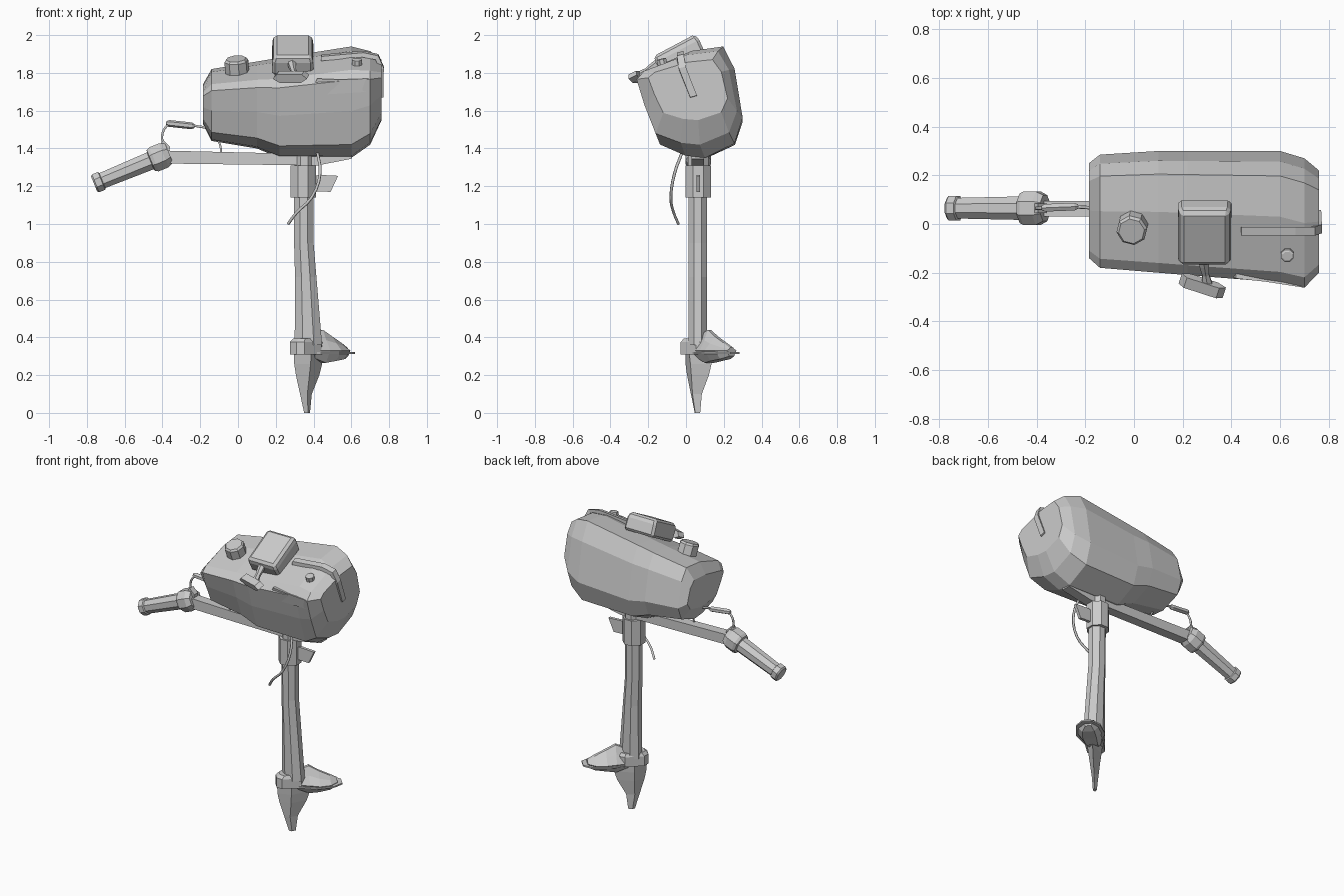
import bpy, bmesh, math
from mathutils import Vector, Matrix

if "Cube" in bpy.data.objects:
    bpy.data.objects.remove(bpy.data.objects["Cube"])


def loft(name, rings, matrix=None):
    """Skin a list of equal-length rings and cap both ends."""
    bm = bmesh.new()
    vs = [[bm.verts.new(p) for p in r] for r in rings]
    n = len(rings[0])
    for a, b in zip(vs, vs[1:]):
        for i in range(n):
            j = (i + 1) % n
            bm.faces.new((a[i], a[j], b[j], b[i]))
    bm.faces.new(vs[0])
    bm.faces.new(vs[-1])
    bmesh.ops.recalc_face_normals(bm, faces=bm.faces)
    me = bpy.data.meshes.new(name)
    bm.to_mesh(me)
    bm.free()
    ob = bpy.data.objects.new(name, me)
    bpy.context.collection.objects.link(ob)
    if matrix:
        ob.matrix_world = matrix
    return ob


def rod(name, p0, p1, profile, n=8):
    """Turned part along p0-p1; profile is (fraction, radius) pairs."""
    p0, p1 = Vector(p0), Vector(p1)
    q = (p1 - p0).to_track_quat('Z', 'Y')
    rings = []
    for t, r in profile:
        c = p0.lerp(p1, t)
        rings.append([c + q @ Vector((r * math.cos(a), r * math.sin(a), 0))
                      for a in (2 * math.pi * (i + .5) / n for i in range(n))])
    return loft(name, rings)


def cable(name, pts, r):
    cu = bpy.data.curves.new(name, 'CURVE')
    cu.dimensions = '3D'
    cu.bevel_depth, cu.bevel_resolution, cu.resolution_u = r, 1, 3
    cu.use_fill_caps = True
    sp = cu.splines.new('BEZIER')
    sp.bezier_points.add(len(pts) - 1)
    for bp, p in zip(sp.bezier_points, pts):
        bp.co = p
        bp.handle_left_type = bp.handle_right_type = 'AUTO'
    ob = bpy.data.objects.new(name, cu)
    bpy.context.collection.objects.link(ob)


def bevel(ob, w):
    m = ob.modifiers.new('bevel', 'BEVEL')
    m.width, m.segments = w, 1


def slab(name, outline, y0, y1):
    """Extrude an x-z outline between two y values."""
    return loft(name, [[(x, y, z) for x, z in outline] for y in (y0, y1)])


# Engine cowl: one leaning cross-section, fitted to each station along x
section = [(0, .70), (.08, .79), (.5, .96), (.81, 1), (.92, .8), (1, .36),
           (.92, .13), (.63, 0), (.44, .02), (.19, .12), (.08, .42)]
stations = [(-.185, -.14, .25, 1.53, 1.74), (-.14, -.18, .285, 1.44, 1.82),
            (.10, -.2, .3, 1.40, 1.86), (.22, -.21, .3, 1.35, 1.88),
            (.60, -.24, .3, 1.35, 1.94), (.70, -.262, .27, 1.42, 1.915),
            (.76, -.2, .22, 1.55, 1.87)]
loft('engine_cowl', [[(x, y0 + u * (y1 - y0), z0 + v * (z1 - z0)) for u, v in section]
                     for x, y0, y1, z0, z1 in stations])

# Raised strip over the top and down the rear of the cowl
path = [(.44, -.03, 1.875), (.66, -.03, 1.895), (.735, -.03, 1.88), (.762, -.02, 1.82), (.765, .04, 1.67)]
loft('cowl_strip', [[(x - dx, y - .018, z - dz), (x - dx, y + .018, z - dz + .01),
                     (x + dx, y + .018, z + dz + .01), (x + dx, y - .018, z + dz)]
                    for (x, y, z), dx, dz in zip(path, (.001, .003, .008, .01, .004),
                                                 (.012, .012, .01, .004, .001))])

# Shallow grip panel following the front face
panel = [(.37, -.2, 1.68), (.42, -.224, 1.77), (.54, -.237, 1.765), (.69, -.26, 1.77), (.69, -.24, 1.7)]
loft('grip_panel', [[(x, y + d, z) for x, y, z in panel] for d in (0, .03)])

# Starter housing, leaning with the cowl
tilt = Matrix.Translation((.29, -.036, 1.897)) @ Matrix.Rotation(math.radians(28), 4, 'X')
box = loft('starter_housing', [[(sx * a, sy * b, z) for sx, sy in ((-1, -1), (1, -1), (1, 1), (-1, 1))]
                               for z, a, b in ((-.06, .11, .125), (.02, .108, .13), (.056, .098, .122))], tilt)
bevel(box, .014)

# Pull handle
rod('pull_stem', (.28, -.12, 1.87), (.3, -.245, 1.785), [(0, .025), (.4, .022), (.7, .016), (1, .024)], 6)
grip = slab('pull_grip', [(-.095, -.005), (-.06, -.028), (.06, -.028), (.095, -.005), (.07, .02), (-.07, .02)],
            -.024, .024)
grip.location = (.28, -.255, 1.783)
grip.rotation_euler = (math.radians(25), 0, math.radians(-18))

# Fuel cap and button
rod('fuel_cap', (0, .01, 1.76), (-.01, -.03, 1.875), [(0, .064), (.9, .064), (1, .054)])
rod('top_button', (.63, -.12, 1.83), (.63, -.132, 1.875), [(0, .028), (.9, .028), (1, .02)])

# Tiller arm, collar and twist grip
slab('tiller_arm', [(-.37, 1.32), (.42, 1.31), (.6, 1.345), (.6, 1.37), (.4, 1.37), (-.37, 1.388)], .03, .095)
rod('twist_grip', (-.762, .065, 1.212), (-.365, .065, 1.375),
    [(0, .046), (.02, .055), (.1, .055), (.11, .046), (.75, .052), (.76, .066),
     (.8, .074), (.93, .074), (1, .058)])
slab('collar_tab', [(-.43, 1.4), (-.365, 1.36), (-.36, 1.41), (-.395, 1.445)], .045, .085)

# Cables
cable('throttle_cable', [(-.395, .065, 1.41), (-.4, .065, 1.48), (-.36, .065, 1.53),
                         (-.23, .07, 1.52), (-.12, .06, 1.5)], .007)
rod('cable_sleeve', (-.38, .066, 1.534), (-.23, .072, 1.518), [(0, .01), (.1, .018), (.9, .018), (1, .01)], 6)
cable('short_cable', [(-.12, .05, 1.46), (-.095, .05, 1.42), (-.09, .04, 1.36)], .006)
cable('hanging_cable', [(.42, -.02, 1.38), (.435, -.06, 1.27), (.39, -.08, 1.14),
                        (.31, -.065, 1.06), (.265, -.04, 1.0)], .008)


# Swivel bracket and side fin
def oct_ring(x0, x1, y0, y1, z, k=.3):
    px, py = (x1 - x0) * k, (y1 - y0) * k
    return [(x0 + px, y0, z), (x1 - px, y0, z), (x1, y0 + py, z), (x1, y1 - py, z),
            (x1 - px, y1, z), (x0 + px, y1, z), (x0, y1 - py, z), (x0, y0 + py, z)]


loft('swivel_bracket', [oct_ring(.278, .412, -.002, .132, z) for z in (1.14, 1.31)])
loft('swivel_neck', [oct_ring(.3, .4, .01, .12, z) for z in (1.3, 1.38)])
slab('bracket_fin', [(.43, 1.26), (.53, 1.255), (.49, 1.17), (.38, 1.175), (.38, 1.25)], .055, .075)

# Drive leg, widening aft toward the foot
loft('drive_leg', [oct_ring(x0, x1, .012, .112, z) for x0, x1, z in
                   ((.3, .445, .36), (.302, .415, .72), (.297, .4, .9), (.295, .4, 1.16))])

# Lower unit parts share a frame turned about the leg
turn = Matrix.Translation((.365, .06, 0)) @ Matrix.Rotation(math.radians(43), 4, 'Z')


def pod_ring(s, t, w, z0, z1):
    zm = .33
    return [(s, t - w, zm), (s, t - w * .55, (zm + z1) / 2), (s, t - .012, z1), (s, t + .012, z1),
            (s, t + w * .55, (zm + z1) / 2), (s, t + w, zm), (s, t + w * .5, z0), (s, t - w * .5, z0)]


loft('gear_pod', [pod_ring(*a) for a in
                  ((-.07, 0, .03, .32, .36), (.03, 0, .055, .29, .41), (.1, -.005, .07, .265, .44),
                   (.16, -.012, .085, .275, .405), (.23, -.012, .075, .285, .37), (.275, -.008, .035, .3, .345))], turn)
loft('cavitation_plate', [[(s, w, z) for s, w in ((0, -.05), (.14, -.1), (.25, -.085), (.305, -.045),
                                                  (.305, .02), (.25, .065), (.14, .08), (0, .04))]
                          for z in (.313, .323)], turn)
loft('foot_collar', [[(s, w, z) for s, w in ((-.1, -.025), (-.07, -.055), (.05, -.058), (.09, -.03),
                                             (.09, .03), (.05, .058), (-.07, .055), (-.1, .025))]
                     for z in (.31, .375)] +
     [[(s, w, .395) for s, w in ((-.08, -.02), (-.055, -.045), (.045, -.048), (.075, -.02),
                                 (.075, .02), (.045, .048), (-.055, .045), (-.08, .02))]], turn)

# Skeg: lens-shaped slices tapering downward
loft('skeg', [[(a, 0, z), (a * .6 + b * .4, -w, z), (b, 0, z), (a * .6 + b * .4, w, z)]
              for z, a, b, w in ((.34, -.095, .11, .05), (.26, -.092, .11, .04), (.2, -.08, .09, .032),
                                 (.1, -.05, .035, .02), (0, -.02, .022, .012))], turn)
